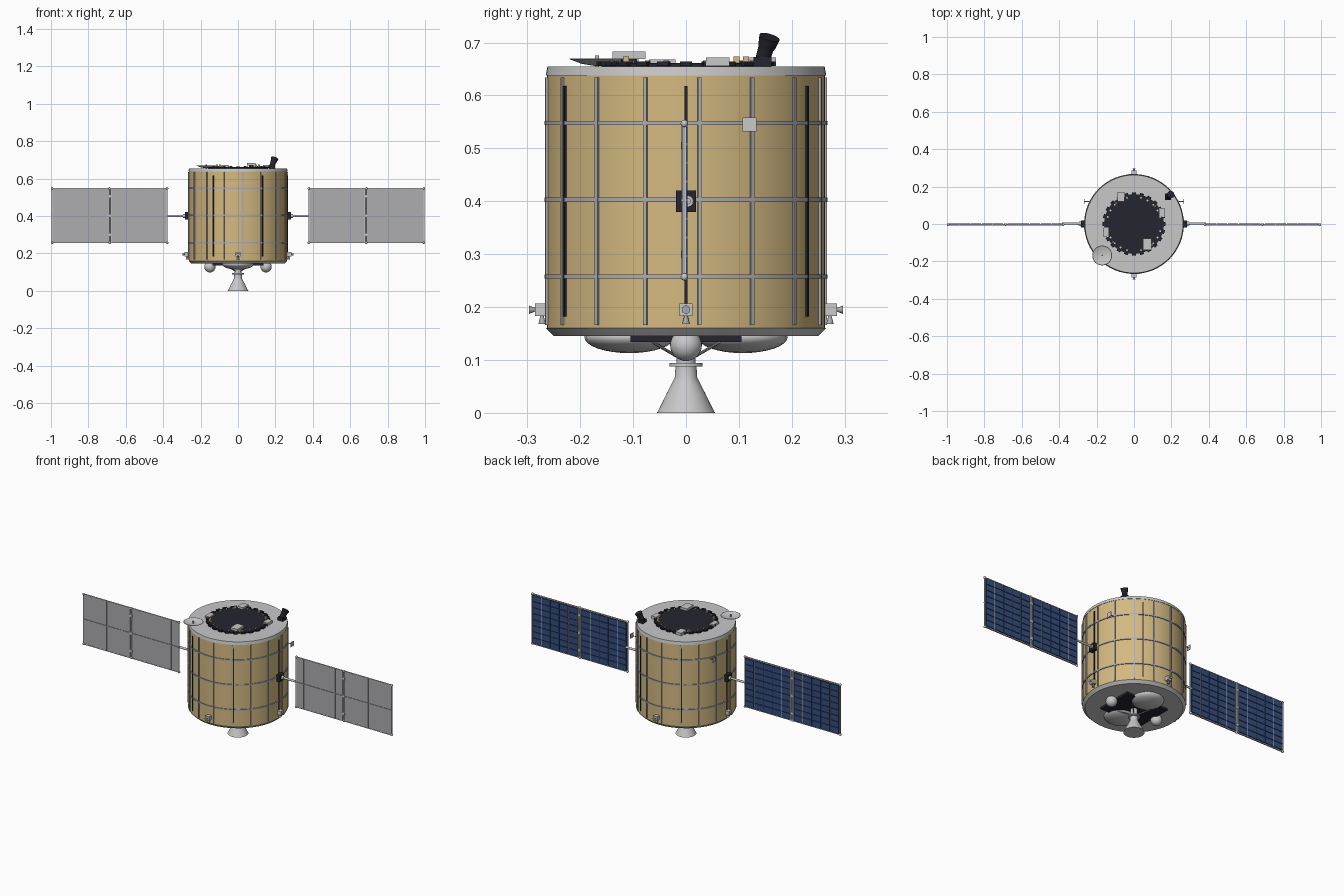
import bpy, bmesh, math
from math import sin, cos, pi, radians
from mathutils import Matrix, Vector

if "Cube" in bpy.data.objects:
    bpy.data.objects.remove(bpy.data.objects["Cube"])


def material(name, r, g, b):
    m = bpy.data.materials.new(name)
    m.use_nodes = True
    m.diffuse_color = (r, g, b, 1)
    m.node_tree.nodes["Principled BSDF"].inputs["Base Color"].default_value = (r, g, b, 1)
    return m


GOLD = material("gold foil", 0.66, 0.49, 0.22)
LIGHT = material("light grey", 0.58, 0.58, 0.59)
STEEL = material("steel grey", 0.42, 0.42, 0.44)
DARK = material("near black", 0.018, 0.019, 0.028)
BLUE = material("cell blue", 0.035, 0.075, 0.21)
NAVY = material("panel navy", 0.015, 0.027, 0.075)


class Part:
    """Collects primitives into one mesh object."""

    def __init__(self):
        self.bm = bmesh.new()

    def box(self, centre, size, angle=0):
        m = Matrix.Translation(centre) @ Matrix.Rotation(angle, 4, 'Z') @ Matrix.Diagonal((*size, 1))
        bmesh.ops.create_cube(self.bm, size=1, matrix=m)
        return self

    def rod(self, a, b, r1, r2=None, sides=16):
        a, b = Vector(a), Vector(b)
        d = b - a
        m = Matrix.Translation((a + b) / 2) @ d.to_track_quat('Z', 'Y').to_matrix().to_4x4()
        bmesh.ops.create_cone(self.bm, cap_ends=True, segments=sides, radius1=r1,
                              radius2=r1 if r2 is None else r2, depth=d.length, matrix=m)
        return self

    def ball(self, centre, size):
        m = Matrix.Translation(centre) @ Matrix.Diagonal((*size, 1))
        bmesh.ops.create_uvsphere(self.bm, u_segments=24, v_segments=16, radius=1, matrix=m)
        return self

    def lathe(self, profile, sides=64, centre=(0, 0, 0), closed=False):
        rings = [[self.bm.verts.new((centre[0] + r * cos(2 * pi * i / sides),
                                     centre[1] + r * sin(2 * pi * i / sides), centre[2] + z))
                  for i in range(sides)] for r, z in profile]
        pairs = list(zip(rings, rings[1:])) + ([(rings[-1], rings[0])] if closed else [])
        for low, high in pairs:
            for i in range(sides):
                j = (i + 1) % sides
                self.bm.faces.new((low[i], low[j], high[j], high[i]))
        if not closed:
            self.bm.faces.new(rings[0][::-1])
            self.bm.faces.new(rings[-1])
        return self

    def finish(self, name, mat):
        bm = self.bm
        bmesh.ops.recalc_face_normals(bm, faces=bm.faces)
        for f in bm.faces:
            f.smooth = True
        for e in bm.edges:
            e.smooth = e.calc_face_angle(pi) < radians(35)
        mesh = bpy.data.meshes.new(name)
        bm.to_mesh(mesh)
        bm.free()
        mesh.materials.append(mat)
        ob = bpy.data.objects.new(name, mesh)
        bpy.context.scene.collection.objects.link(ob)


def polar(r, a, z):
    return (r * cos(a), r * sin(a), z)


# Main drum with its end caps
Part().lathe([(0.263, 0.158), (0.263, 0.64)]).finish("drum", GOLD)
Part().lathe([(0.25, 0.145), (0.265, 0.16), (0.24, 0.161)]).finish("bottom_cap", LIGHT)
Part().lathe([(0.265, 0.638), (0.262, 0.655)]).finish("top_deck", LIGHT)

# Hoops and vertical rails around the drum
hoops = Part()
for z in (0.258, 0.403, 0.548):
    hoops.lathe([(0.261, z - 0.004), (0.267, z - 0.004), (0.267, z + 0.004), (0.261, z + 0.004)], closed=True)
hoops.finish("drum_hoops", STEEL)
rails = Part()
for i in range(16):
    a = radians(5.6 + 22.5 * i)
    rails.box(polar(0.264, a, 0.4), (0.007, 0.007, 0.468), a)
rails.finish("drum_rails", STEEL)
straps = Part()
for i in range(6):
    a = i * pi / 3
    straps.box(polar(0.264, a, 0.4), (0.006, 0.006, 0.435), a)
straps.finish("dark_straps", DARK)

# Thruster pods at four sides
blocks, jets = Part(), Part()
for i in range(4):
    a = i * pi / 2
    blocks.box(polar(0.274, a, 0.195), (0.022, 0.025, 0.024), a)
    jets.rod(polar(0.284, a, 0.195), polar(0.297, a, 0.195), 0.003, 0.008)
    jets.rod(polar(0.272, a, 0.184), polar(0.272, a, 0.168), 0.003, 0.007)
blocks.finish("thruster_blocks", LIGHT)
jets.finish("thruster_jets", STEEL)

# Solar wings, one each side
for side, label in ((1, "left"), (-1, "right")):
    Part().box((side * 0.272, 0, 0.4), (0.024, 0.038, 0.04)).finish(label + "_wing_drive", DARK)
    boom = Part().rod((side * 0.28, 0.003, 0.4), (side * 0.385, 0.003, 0.4), 0.006)
    boom.rod((side * 0.28, 0.003, 0.4), (side * 0.295, 0.003, 0.4), 0.011)
    boom.finish(label + "_wing_boom", LIGHT)
    sheet, base, cells, frame, knobs, ribs = (Part() for _ in range(6))
    for x0 in (0.377, 0.692):
        w = 0.304
        mid = side * (x0 + w / 2)
        sheet.box((mid, -0.004, 0.402), (w, 0.004, 0.292))
        base.box((mid, -0.001, 0.402), (w - 0.006, 0.002, 0.286))
        # Edge frame and the central spar
        for z in (0.257, 0.547):
            frame.box((mid, -0.003, z), (w, 0.008, 0.004))
        for x in (x0 + 0.002, x0 + w - 0.002):
            frame.box((side * x, -0.003, 0.402), (0.004, 0.008, 0.292))
        ribs.box((mid, -0.007, 0.402), (w, 0.004, 0.005))
        for k in (1, 3, 5):
            ribs.box((side * (x0 + w * k / 6), -0.007, 0.402), (0.004, 0.003, 0.288))
        # Cell grid
        cols, rows = 5, 8
        cw, ch = (w - 0.012) / cols, 0.282 / rows
        for c in range(cols):
            for r in range(rows):
                cells.box((side * (x0 + 0.006 + cw * (c + 0.5)), 0.001, 0.261 + ch * (r + 0.5)),
                          (cw - 0.004, 0.004, ch - 0.005))
        for k in (1, 4):
            frame.box((side * (x0 + 0.006 + cw * k), 0.001, 0.402), (0.003, 0.003, 0.284))
    # Hinge line and corner fittings
    frame.rod((side * 0.6865, -0.003, 0.257), (side * 0.6865, -0.003, 0.547), 0.0035)
    for x in (0.379, 0.6865, 0.994):
        for z in (0.257, 0.547):
            knobs.ball((side * x, -0.003, z), (0.007, 0.007, 0.007))
    for z in (0.3, 0.402, 0.505):
        knobs.box((side * 0.6865, -0.003, z), (0.018, 0.012, 0.014))
    sheet.finish(label + "_wing_back", STEEL)
    base.finish(label + "_wing_face", NAVY)
    cells.finish(label + "_wing_cells", BLUE)
    frame.finish(label + "_wing_frame", LIGHT)
    knobs.finish(label + "_wing_fittings", LIGHT)
    ribs.finish(label + "_wing_ribs", STEEL)
    # Small side plate on a short stalk
    plate = Part().box((side * 0.265, 0.12, 0.545), (0.003, 0.027, 0.027))
    plate.rod((side * 0.23, 0.12, 0.545), (side * 0.265, 0.12, 0.545), 0.002)
    plate.finish(label + "_side_plate", LIGHT)

# Top instrument disc with a toothed rim
disc = Part().lathe([(0.16, 0.652), (0.16, 0.661)], 48)
studs, gold_studs = Part(), Part()
for i in range(24):
    a = i * pi / 12
    disc.box(polar(0.161, a, 0.66), (0.016, 0.022, 0.009), a)
    if i % 6:
        studs.rod(polar(0.145, a, 0.66), polar(0.145, a, 0.666), 0.005, sides=10)
    else:
        gold_studs.box(polar(0.148, a + 0.7, 0.667), (0.011, 0.011, 0.014), a)
disc.finish("instrument_disc", DARK)
studs.finish("disc_studs", LIGHT)
gold_studs.finish("gold_studs", GOLD)

# Equipment boxes on the deck
gear = Part()
for x, y, z, sx, sy, sz in ((-0.07, 0.145, 0.664, 0.036, 0.05, 0.016), (0.15, 0.06, 0.664, 0.03, 0.045, 0.016),
                            (0.07, -0.108, 0.676, 0.045, 0.062, 0.014), (-0.15, -0.045, 0.662, 0.028, 0.05, 0.012)):
    gear.box((x, y, z), (sx, sy, sz))
gear.finish("deck_boxes", LIGHT)
Part().box((0.07, -0.108, 0.664), (0.025, 0.03, 0.012)).finish("box_mount", DARK)

# Dish antenna
dish = Part().lathe([(0.006, 0.656), (0.03, 0.66), (0.053, 0.669), (0.051, 0.67), (0.03, 0.663), (0.006, 0.66)],
                    40, (-0.17, -0.168, 0))
dish.rod((-0.17, -0.168, 0.65), (-0.17, -0.168, 0.675), 0.004)
dish.finish("dish_antenna", LIGHT)

# Star tracker
tracker = Part().box((0.182, 0.145, 0.664), (0.034, 0.034, 0.018))
tracker.rod((0.182, 0.145, 0.668), (0.19, 0.152, 0.692), 0.014, 0.015, 20)
tracker.rod((0.19, 0.152, 0.69), (0.197, 0.158, 0.71), 0.016, 0.02, 20)
tracker.finish("star_tracker", DARK)

# Underside: engine bay plate, tanks and struts
Part().box((0, 0, 0.14), (0.27, 0.21, 0.012)).finish("engine_bay", DARK)
tanks = Part()
for s in (1, -1):
    tanks.ball((0, s * 0.107, 0.143), (0.085, 0.085, 0.03))
    tanks.ball((s * 0.15, 0, 0.128), (0.03, 0.03, 0.03))
tanks.finish("fuel_tanks", LIGHT)
struts = Part()
for i in range(4):
    a = pi / 4 + i * pi / 2
    struts.rod(polar(0.1, a, 0.138), polar(0.02, a, 0.105), 0.003, sides=8)
struts.finish("engine_struts", STEEL)

# Main engine
engine = Part().lathe([(0.055, 0), (0.046, 0.017), (0.036, 0.038), (0.027, 0.055), (0.021, 0.067), (0.02, 0.088),
                       (0.031, 0.088), (0.031, 0.094), (0.018, 0.094), (0.018, 0.14)], 40)
engine.finish("engine_nozzle", LIGHT)
